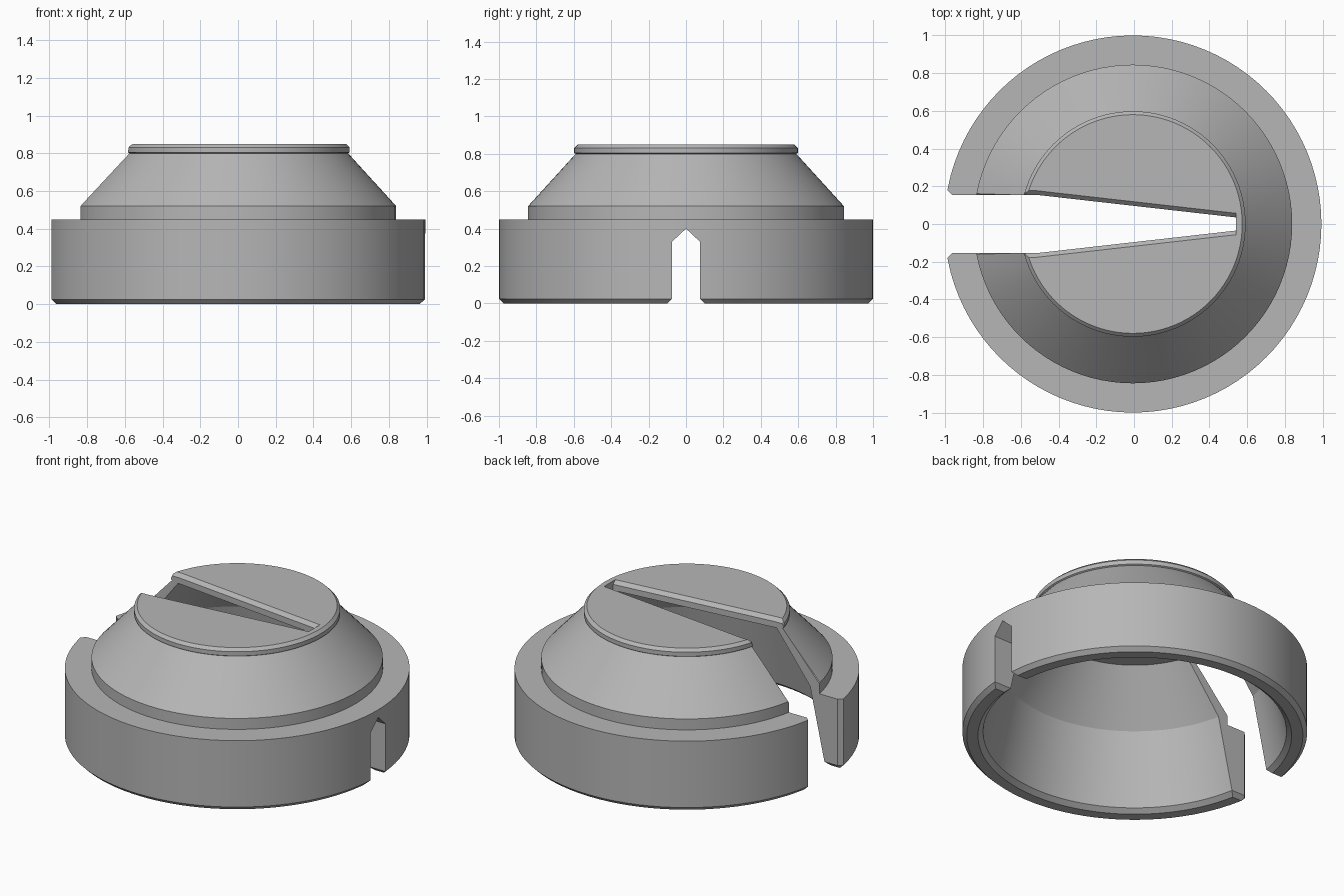
import bpy, bmesh, math

default = bpy.data.objects.get("Cube")
if default:
    bpy.data.objects.remove(default, do_unlink=True)

CENTRE_X = -0.006
SEGMENTS = 96

grey = bpy.data.materials.new("plain grey")
grey.use_nodes = True
grey.diffuse_color = (0.47, 0.47, 0.47, 1)
grey.node_tree.nodes["Principled BSDF"].inputs["Base Color"].default_value = (0.47, 0.47, 0.47, 1)


def skin(name, outlines, triangulate=False):
    """Closed solid: bridge a row of equal outlines and cap both ends."""
    bm = bmesh.new()
    rings = [[bm.verts.new(p) for p in outline] for outline in outlines]
    for a, b in zip(rings, rings[1:]):
        for i in range(len(a)):
            j = (i + 1) % len(a)
            bm.faces.new((a[i], a[j], b[j], b[i]))
    bm.faces.new(rings[0][::-1])
    bm.faces.new(rings[-1])
    if triangulate:
        bmesh.ops.triangulate(bm, faces=bm.faces[:])
    bmesh.ops.recalc_face_normals(bm, faces=bm.faces[:])
    mesh = bpy.data.meshes.new(name)
    bm.to_mesh(mesh)
    bm.free()
    mesh.materials.append(grey)
    obj = bpy.data.objects.new(name, mesh)
    bpy.context.scene.collection.objects.link(obj)
    return obj


def circle(r, z):
    angles = [math.tau * i / SEGMENTS for i in range(SEGMENTS)]
    return [(CENTRE_X + r * math.cos(a), r * math.sin(a), z) for a in angles]


def mirrored(x, half):
    """Full outline at x from its +y half, listed bottom to top."""
    outline = half + [(-y, z) for y, z in reversed(half) if y > 0]
    return [(x, y, z) for y, z in outline]


def slot_section(x, y, z):
    """Slot outline flared at the bottom and chamfered at surface height z."""
    return mirrored(x, [(y + 0.035, -0.01), (y, 0.025), (y, z - 0.022),
                        (y + 0.032, z + 0.01), (y + 0.032, 1.0)])


def cut(target, cutter):
    cutter.hide_render = True
    mod = target.modifiers.new("cut", 'BOOLEAN')
    mod.operation = 'DIFFERENCE'
    mod.object = cutter
    before = len(target.data.polygons)
    # Use the first solver that gives a usable cut
    for solver in ('EXACT', 'MANIFOLD', 'FLOAT'):
        mod.solver = solver
        bpy.context.view_layer.update()
        result = target.evaluated_get(bpy.context.evaluated_depsgraph_get())
        if len(result.data.polygons) not in (0, before):
            break
    target.data = bpy.data.meshes.new_from_object(result)
    target.modifiers.clear()
    bpy.data.objects.remove(cutter, do_unlink=True)


# Hollow stepped cover: lid, cone, shoulder, collar, then back up the inside
cover = skin("slotted_cover", [circle(r, z) for r, z in [
    (0.58, 0.85), (0.598, 0.832), (0.598, 0.805), (0.59, 0.80),
    (0.845, 0.52), (0.845, 0.45), (1, 0.45), (1, 0.025), (0.975, 0),
    (0.91, 0), (0.88, 0.025), (0.78, 0.48), (0.55, 0.79)]])

# Slot from the side, tapering across the lid, with chamfered edges
cut(cover, skin("slot_cutter", [slot_section(*s) for s in [
    (-1.2, 0.30, 0.92), (-0.985, 0.175, 0.92), (-0.965, 0.155, 0.92),
    (-0.857, 0.155, 0.92), (-0.850, 0.155, 0.52), (-0.598, 0.155, 0.80),
    (-0.575, 0.155, 0.85), (-0.52, 0.155, 0.85), (0.54, 0.035, 0.85)]],
    triangulate=True))

# Pointed notch through the opposite wall
notch_half = [(0.11, -0.01), (0.075, 0.025), (0.075, 0.33), (0, 0.40)]
cut(cover, skin("notch_cutter", [mirrored(x, notch_half) for x in (0.5, 1.2)]))

# Smooth round surfaces, crisp machined edges
bpy.ops.object.select_all(action='DESELECT')
cover.select_set(True)
bpy.context.view_layer.objects.active = cover
bpy.ops.object.shade_smooth_by_angle(angle=math.radians(20))
